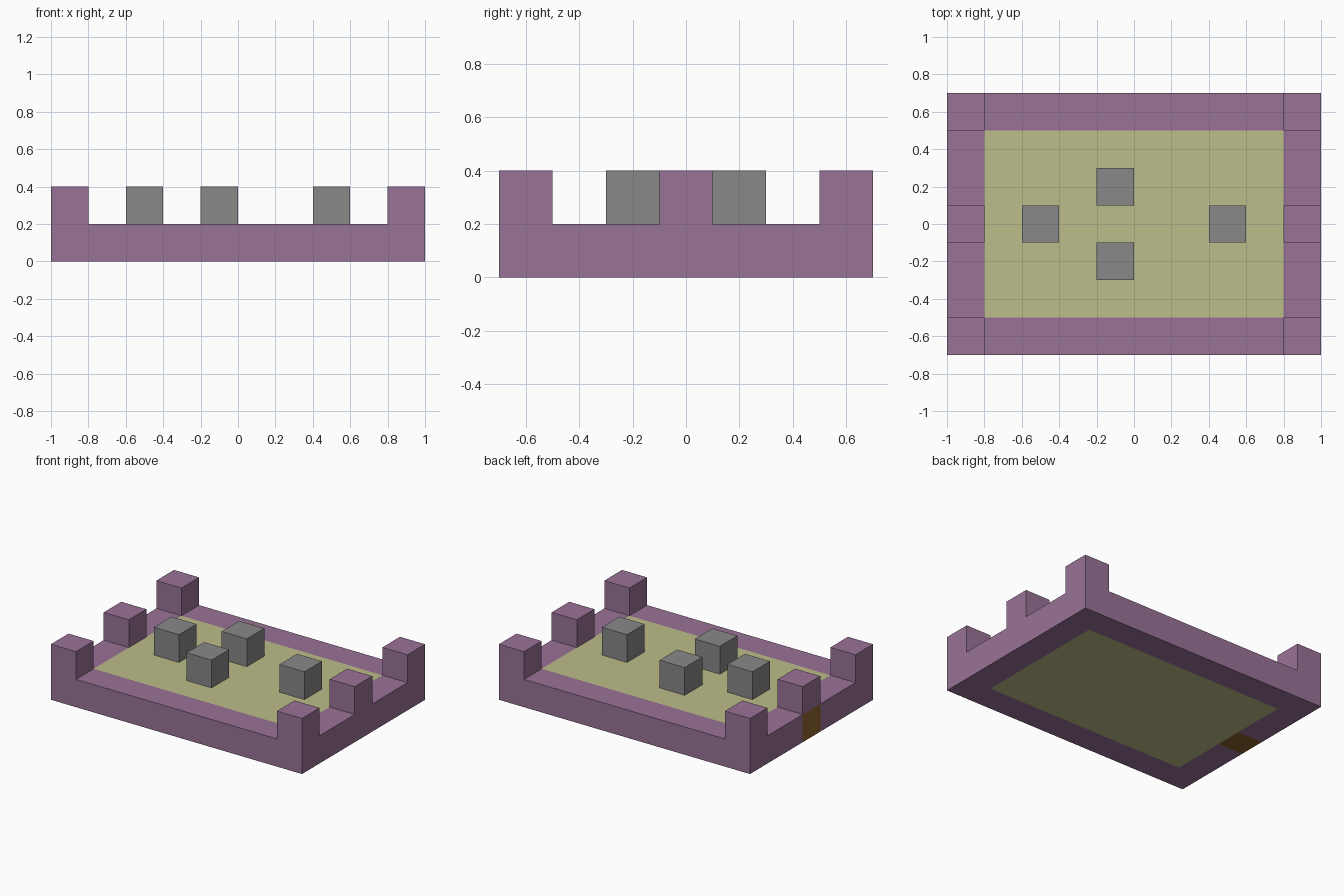
import bpy
import bmesh

cube = bpy.data.objects.get("Cube")
if cube:
    bpy.data.objects.remove(cube, do_unlink=True)


def make_material(name, rgb):
    """Flat material from 8-bit sRGB, stored as linear values."""
    linear = [((c / 255 + 0.055) / 1.055) ** 2.4 for c in rgb]
    mat = bpy.data.materials.new(name)
    mat.use_nodes = True
    mat.diffuse_color = (*linear, 1)
    mat.node_tree.nodes["Principled BSDF"].inputs["Base Color"].default_value = (*linear, 1)
    return mat


purple = make_material("purple_wall", (153, 115, 151))
sand = make_material("sand_floor", (189, 189, 138))
grey = make_material("grey_stone", (136, 136, 136))
brown = make_material("brown_wood", (140, 99, 45))


def extrude_profile(name, profile, x0, x1, mat):
    """Solid with a (y, z) outline running from x0 to x1."""
    bm = bmesh.new()
    face = bm.faces.new([bm.verts.new((x0, y, z)) for y, z in profile])
    moved = bmesh.ops.extrude_face_region(bm, geom=[face], use_keep_orig=True)["geom"]
    verts = [g for g in moved if isinstance(g, bmesh.types.BMVert)]
    bmesh.ops.translate(bm, verts=verts, vec=(x1 - x0, 0, 0))
    bmesh.ops.recalc_face_normals(bm, faces=bm.faces)
    mesh = bpy.data.meshes.new(name)
    bm.to_mesh(mesh)
    bm.free()
    mesh.materials.append(mat)
    obj = bpy.data.objects.new(name, mesh)
    bpy.context.collection.objects.link(obj)
    return obj


def box(name, x, y, z, mat):
    """Box given its x, y and z ranges."""
    outline = [(y[0], z[0]), (y[1], z[0]), (y[1], z[1]), (y[0], z[1])]
    return extrude_profile(name, outline, *x, mat)


LOW, HIGH = 0.2, 0.4
MID = (-0.1, 0.1)

# Floor slab, flush with the wall tops
box("floor", (-0.8, 0.8), (-0.5, 0.5), (0, LOW), sand)

# Long walls
box("front_wall", (-0.8, 0.8), (-0.7, -0.5), (0, LOW), purple)
box("back_wall", (-0.8, 0.8), (0.5, 0.7), (0, LOW), purple)

# Side walls rising into corner turrets
corner = [(0.1, 0), (0.7, 0), (0.7, HIGH), (0.5, HIGH), (0.5, LOW), (0.1, LOW)]
for side, sx in (("left", 1), ("right", -1)):
    for end, sy in (("back", 1), ("front", -1)):
        outline = [(sy * y, z) for y, z in corner]
        extrude_profile(f"{end}_{side}_corner_wall", outline, sx * 0.8, sx * 1.0, purple)

# Middle turrets, with the gate under the right one
box("left_middle_turret", (0.8, 1), MID, (0, HIGH), purple)
box("right_middle_turret", (-1, -0.8), MID, (LOW, HIGH), purple)
box("gate", (-1, -0.8), MID, (0, LOW), brown)

# Stone blocks standing in the yard
for i, (x, y) in enumerate([(-0.5, 0), (-0.1, -0.2), (-0.1, 0.2), (0.5, 0)], 1):
    box(f"stone_block_{i}", (x - 0.1, x + 0.1), (y - 0.1, y + 0.1), (LOW, HIGH), grey)
